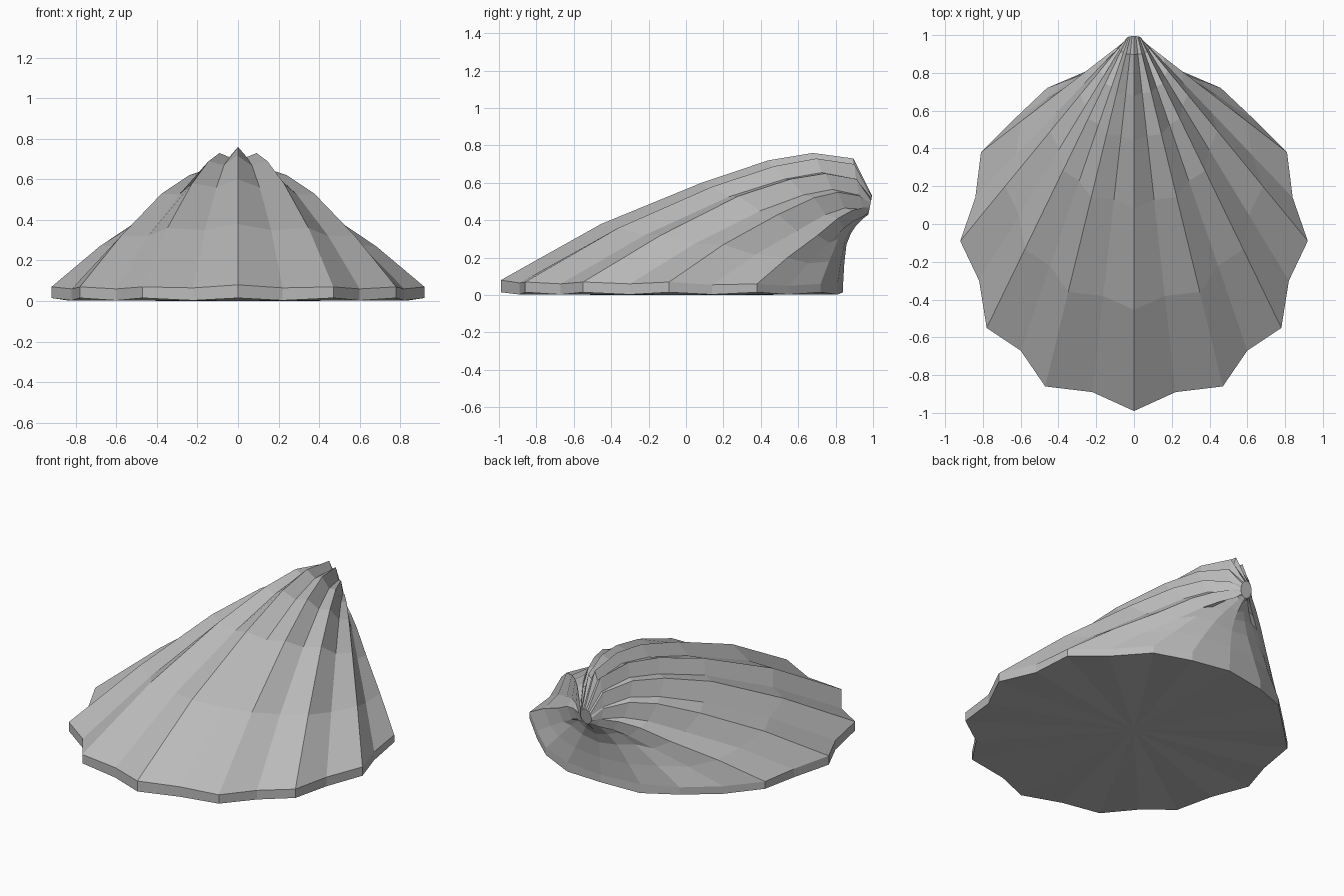
import bpy
import bmesh
from math import sin, cos, pi

default = bpy.data.objects.get("Cube")
if default:
    bpy.data.objects.remove(default, do_unlink=True)


def make_material(name, value):
    mat = bpy.data.materials.new(name)
    mat.use_nodes = True
    colour = (value, value, value, 1)
    mat.diffuse_color = colour
    mat.node_tree.nodes["Principled BSDF"].inputs["Base Color"].default_value = colour
    return mat


# Rim outline of one half, front to back: even entries are ribs, odd are grooves
rim = [(0, -.99), (.22, -.89), (.47, -.86), (.6, -.67), (.78, -.55), (.82, -.3),
       (.92, -.09), (.84, .14), (.81, .38), (.64, .55), (.46, .72), (.25, .81), (0, .84)]
last = len(rim) - 1

# Growth rings: fraction of the way to the beak, and rib heights at each ring
steps = [0, .27, .54, .72, .84, .95, 1]
rib_heights = [
    [.08, .38, .6, .72, .76, .73],
    [.07, .36, .58, .69, .73, .7],
    [.07, .32, .53, .62, .65, .62],
    [.07, .27, .43, .52, .55, .53],
    [.06, .2, .32, .41, .45, .47],
    [.06, .18, .3, .37, .41, .45],
    [.06, .17, .27, .33, .37, .41]]
groove_depth = [.01, .02, .03, .035, .035, .04]
back_sag = [0, .03, .055, .055, .045, .02]
sag_weight = {9: .3, 10: .8, 11: .9, 12: 1}


def beak_point(col):
    angle = pi * col / last
    return .038 * sin(angle), .985 + .01 * cos(angle), .48 + .05 * cos(angle)


def shell_point(col, ring):
    """Position on the half shell at a given column and growth ring."""
    bx, by, bz = beak_point(col)
    if ring == len(steps) - 1:
        return bx, by, bz
    f = steps[ring]
    x, y = rim[col]
    k = col // 2
    z = rib_heights[k][ring]
    if col % 2:
        z = (z + rib_heights[k + 1][ring]) / 2
        if col < last - 1:
            z -= groove_depth[ring]
    y = y + (by - y) * f - back_sag[ring] * sag_weight.get(col, 0)
    return x + (bx - x) * f, y, z


def column(bm, col, side):
    """Vertices from the underside of the rim up to the beak."""
    x, y = rim[col]
    foot = .003 if col % 2 else .015
    points = [(x, y, foot)] + [shell_point(col, r) for r in range(len(steps))]
    return [bm.verts.new((px * side, py, pz)) for px, py, pz in points]


# Ribbed shell: right and left columns joined into one closed loop
bm = bmesh.new()
columns = [column(bm, c, 1) for c in range(last + 1)]
columns += [column(bm, c, -1) for c in range(last - 1, 0, -1)]
for here, there in zip(columns, columns[1:] + columns[:1]):
    for i in range(len(here) - 1):
        bm.faces.new((here[i], there[i], there[i + 1], here[i + 1]))

# Flat beak tip and closed underside
bm.faces.new([c[-1] for c in columns])
centre = bm.verts.new((0, 0, 0))
for here, there in zip(columns, columns[1:] + columns[:1]):
    bm.faces.new((there[0], here[0], centre))
bmesh.ops.recalc_face_normals(bm, faces=bm.faces)

mesh = bpy.data.meshes.new("ribbed_shell")
bm.to_mesh(mesh)
bm.free()
mesh.materials.append(make_material("shell_grey", .5))
shell = bpy.data.objects.new("ribbed_shell", mesh)
bpy.context.collection.objects.link(shell)
